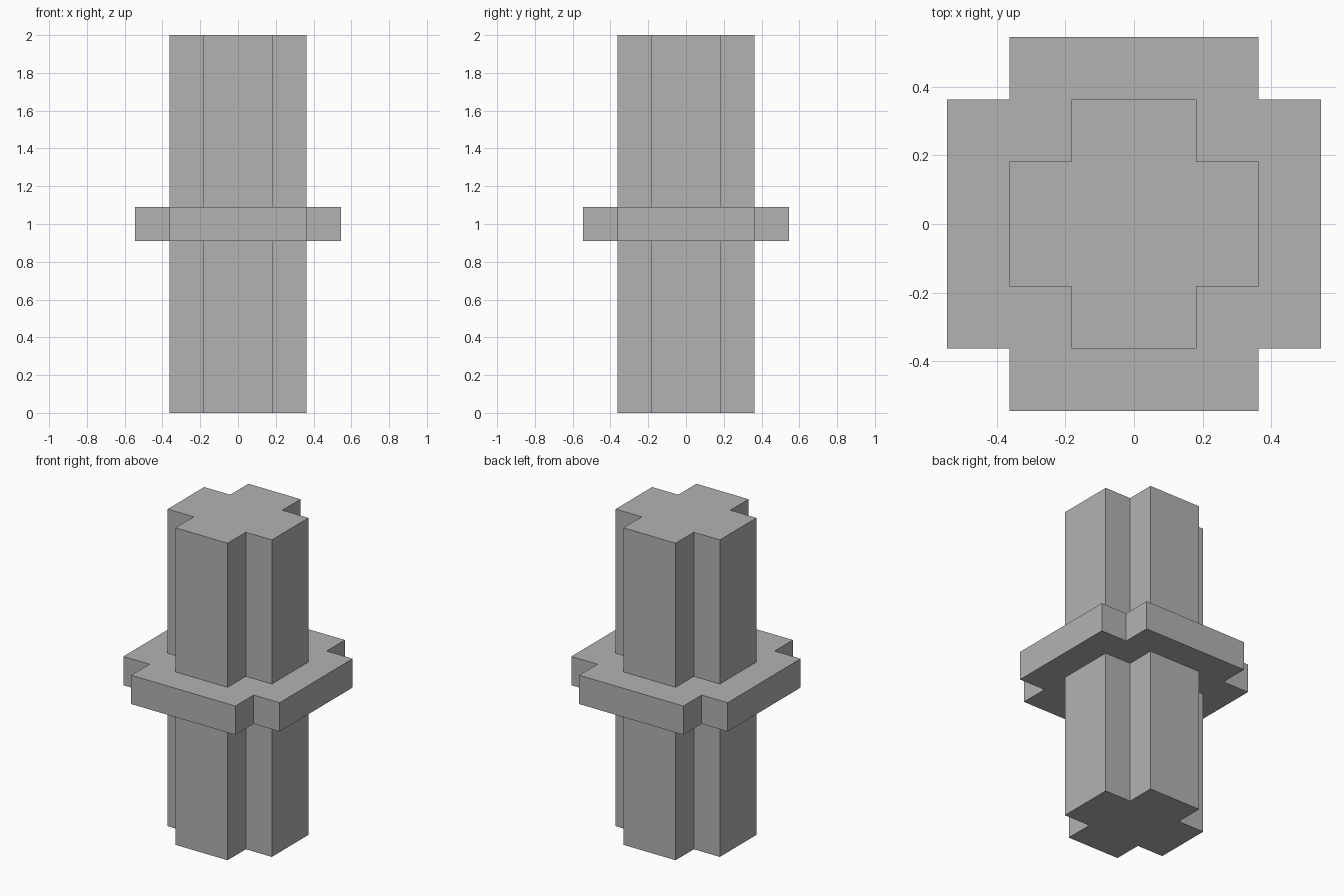
import bpy
import bmesh

cube = bpy.data.objects.get("Cube")
if cube:
    bpy.data.objects.remove(cube, do_unlink=True)

U = 2 / 11  # module: the whole model is 11 modules tall

# Single flat grey
grey = bpy.data.materials.new("grey")
grey.use_nodes = True
color = (0.45, 0.45, 0.45, 1)
grey.diffuse_color = color
grey.node_tree.nodes["Principled BSDF"].inputs["Base Color"].default_value = color


def cross_outline(arm, reach):
    """Twelve corners of a plus shape, counter-clockwise."""
    points = []
    x_axis, y_axis = (1, 0), (0, 1)
    for _ in range(4):
        for a, b in ((reach, -arm), (reach, arm), (arm, arm)):
            points.append((a * x_axis[0] + b * y_axis[0],
                           a * x_axis[1] + b * y_axis[1]))
        x_axis, y_axis = y_axis, (-x_axis[0], -x_axis[1])
    return points


def stepped_cross(name, sections):
    """Watertight solid skinned through plus-shaped sections (z, arm, reach)."""
    bm = bmesh.new()
    rings = [[bm.verts.new((x * U, y * U, z * U)) for x, y in cross_outline(arm, reach)]
             for z, arm, reach in sections]
    for low, high in zip(rings, rings[1:]):
        for i in range(len(low)):
            j = (i + 1) % len(low)
            bm.faces.new((low[i], low[j], high[j], high[i]))
    bm.faces.new(rings[0][::-1])
    bm.faces.new(rings[-1])
    mesh = bpy.data.meshes.new(name)
    bm.to_mesh(mesh)
    bm.free()
    mesh.materials.append(grey)
    obj = bpy.data.objects.new(name, mesh)
    bpy.context.collection.objects.link(obj)
    return obj


# Plus-shaped column with a wider collar around its middle
COLUMN, COLLAR = (1, 2), (2, 3)
stepped_cross("column_with_collar", [
    (0, *COLUMN), (5, *COLUMN),
    (5, *COLLAR), (6, *COLLAR),
    (6, *COLUMN), (11, *COLUMN),
])
